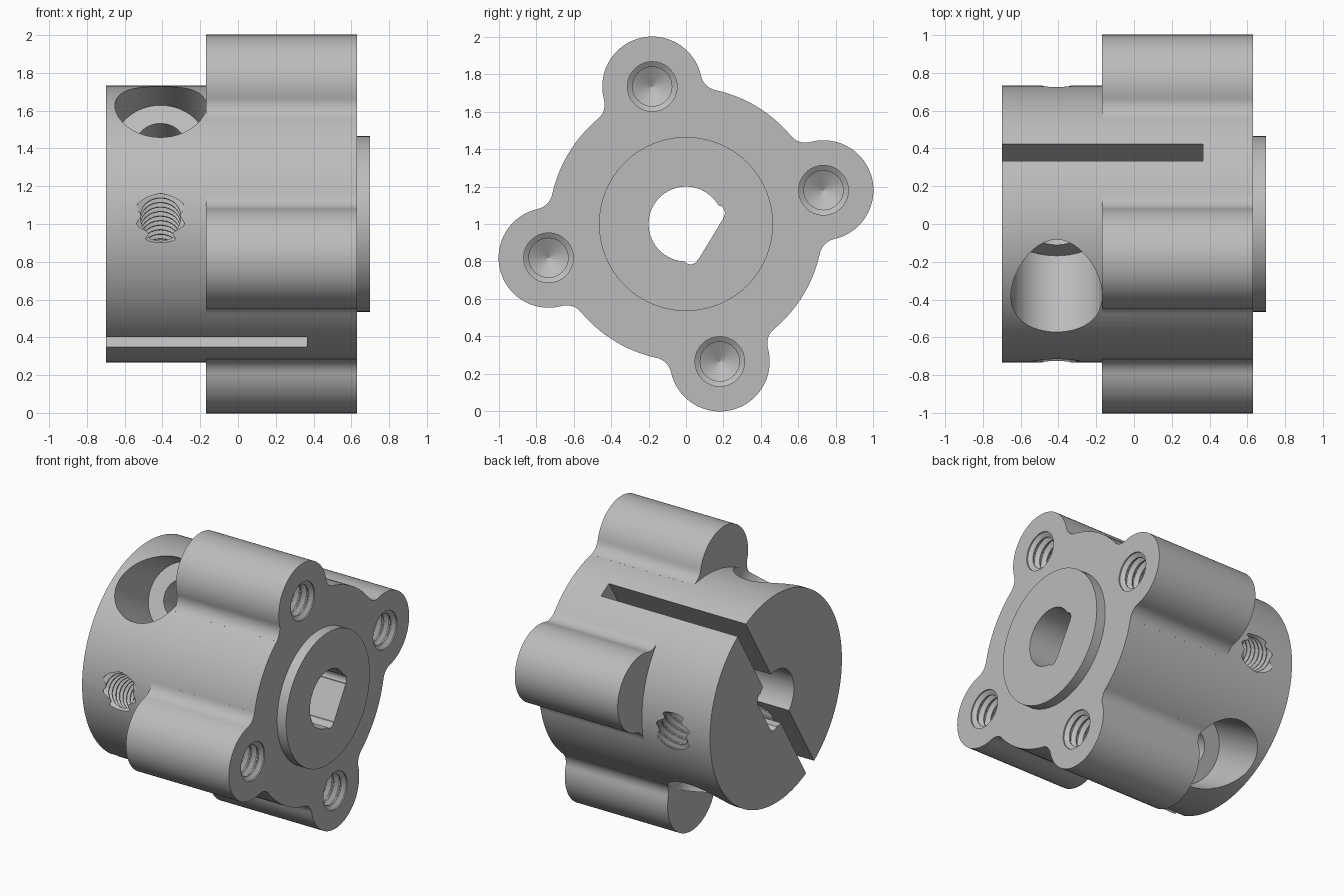
import bpy, bmesh
from math import pi, sin, cos, atan2, sqrt, radians
from mathutils import Vector, Matrix

if "Cube" in bpy.data.objects:
    bpy.data.objects.remove(bpy.data.objects["Cube"], do_unlink=True)

TURN = radians(13.8)            # rotation of the first lobe about the long axis
SLOT = TURN + pi / 4            # direction of the clamp slot
CENTRE = Vector((0, 0, 1))

metal = bpy.data.materials.new("grey metal")
metal.use_nodes = True
GREY = (0.5, 0.5, 0.5, 1)
metal.diffuse_color = GREY
metal.node_tree.nodes["Principled BSDF"].inputs["Base Color"].default_value = GREY


def loft(name, rings):
    """Closed solid through a list of equal-length vertex rings."""
    bm = bmesh.new()
    loops = [[bm.verts.new(p) for p in ring] for ring in rings]
    n = len(loops[0])
    for a, b in zip(loops, loops[1:]):
        for i in range(n):
            j = (i + 1) % n
            bm.faces.new((a[i], a[j], b[j], b[i]))
    bm.faces.new(loops[0][::-1])
    bm.faces.new(loops[-1])
    bmesh.ops.recalc_face_normals(bm, faces=bm.faces)
    mesh = bpy.data.meshes.new(name)
    bm.to_mesh(mesh)
    bm.free()
    mesh.materials.append(metal)
    ob = bpy.data.objects.new(name, mesh)
    bpy.context.collection.objects.link(ob)
    return ob


def prism(name, outline, x0, x1, angle):
    """Extrude a 2D outline along x after turning it about the long axis."""
    rot = Matrix.Rotation(angle, 2)
    pts = [rot @ Vector(p) for p in outline]
    return loft(name, [[CENTRE + Vector((x, p.x, p.y)) for p in pts] for x in (x0, x1)])


def lathe(name, profile, origin, axis, sides):
    """Solid of revolution from (distance along axis, radius) pairs."""
    q = axis.to_track_quat('Z', 'Y')
    circle = [2 * pi * i / sides for i in range(sides)]
    return loft(name, [[origin + q @ Vector((r * cos(a), r * sin(a), t)) for a in circle]
                       for t, r in profile])


def arc(c, r, a0, a1, n):
    return [(c[0] + r * cos(a0 + (a1 - a0) * i / n),
             c[1] + r * sin(a0 + (a1 - a0) * i / n)) for i in range(n + 1)]


def thread(t0, t1, minor, major, pitch):
    """Saw-tooth profile of a threaded hole, from t0 to t1."""
    count = int(abs(t1 - t0) / pitch)
    step = (t1 - t0) / count
    out = []
    for i in range(count):
        t = t0 + i * step
        out += [(t, major), (t + step * 0.15, major),
                (t + step * 0.5, minor), (t + step * 0.65, minor)]
    return out


def combine(body, other, operation):
    mod = body.modifiers.new(other.name, 'BOOLEAN')
    mod.object = other
    mod.operation = operation
    mod.solver = 'EXACT'
    bpy.context.view_layer.objects.active = body
    bpy.ops.object.modifier_apply(modifier=mod.name)
    bpy.data.objects.remove(other, do_unlink=True)


# Main round body and raised boss
X = Vector((1, 0, 0))
R = 0.733
body = lathe("clamping_hub", [(-0.7, R), (0.63, R)], CENTRE, X, 128)
combine(body, lathe("boss", [(0.5, 0.465), (0.7, 0.465)], CENTRE, X, 96), 'UNION')

# Four lobes blended into the body with fillets
D, r, f = 0.757, 0.267, 0.1
fx = ((R + f) ** 2 - (r + f) ** 2 + D * D) / (2 * D)
fy = sqrt((R + f) ** 2 - fx * fx)
fillet = arc((fx, fy), f, atan2(-fy, -fx), atan2(-fy, D - fx), 10)
lobe_end = atan2(fy, fx - D)
inner = (0.55 * fx / (R + f), 0.55 * fy / (R + f))
outline = [inner] + fillet + arc((D, 0), r, lobe_end, -lobe_end, 40)[1:-1]
outline += [(u, -v) for u, v in reversed(fillet)] + [(inner[0], -inner[1])]
for k in range(4):
    combine(body, prism("lobe", outline, -0.17, 0.63, TURN + k * pi / 2), 'UNION')

# Blind threaded holes in the lobes, with drilled cone ends
for k in range(4):
    a = TURN + k * pi / 2
    where = CENTRE + Vector((0.63, D * cos(a), D * sin(a)))
    profile = [(-0.05, 0.133)] + thread(0, 0.5, 0.105, 0.133, 0.055)
    profile += [(0.52, 0.105), (0.58, 0.001)]
    combine(body, lathe("lobe_hole", profile, where, -X, 32), 'DIFFERENCE')

# D-shaped bore with relieved corners; its flat runs along the slot
flat, rb = 0.155, 0.2
half = atan2(sqrt(rb * rb - flat * flat), flat)
bore = arc((0, 0), rb, half, 2 * pi - half, 56)
combine(body, prism("bore", bore, -0.9, 0.9, SLOT - pi / 2), 'DIFFERENCE')
for side in (1, -1):
    relief = arc((0.112, 0.137 * side), 0.041, 0, 2 * pi, 24)[:-1]
    combine(body, prism("bore_relief", relief, -0.9, 0.9, SLOT - pi / 2), 'DIFFERENCE')

# Clamp slot
w = 0.052
slot = [(-1, -w), (1, -w), (1, w), (-1, w)]
combine(body, prism("slot", slot, -0.9, 0.365, SLOT), 'DIFFERENCE')

# Two opposed clamp screws: counterbore, clearance hole, then thread
for turn in (0, pi):
    a = SLOT + turn
    along = Vector((0, cos(a), sin(a)))
    axis = Vector((0, -sin(a), cos(a)))
    where = CENTRE + Vector((-0.41, 0, 0)) + along * 0.338
    profile = [(0.9, 0.242), (0.255, 0.242), (0.255, 0.13), (0, 0.13)]
    profile += thread(-0.02, -0.9, 0.105, 0.133, 0.045)
    combine(body, lathe("screw_hole", profile, where, axis, 48), 'DIFFERENCE')

# Smooth curved walls, sharp rims
bpy.ops.object.select_all(action='DESELECT')
body.select_set(True)
bpy.context.view_layer.objects.active = body
bpy.ops.object.shade_smooth_by_angle(angle=radians(25))
